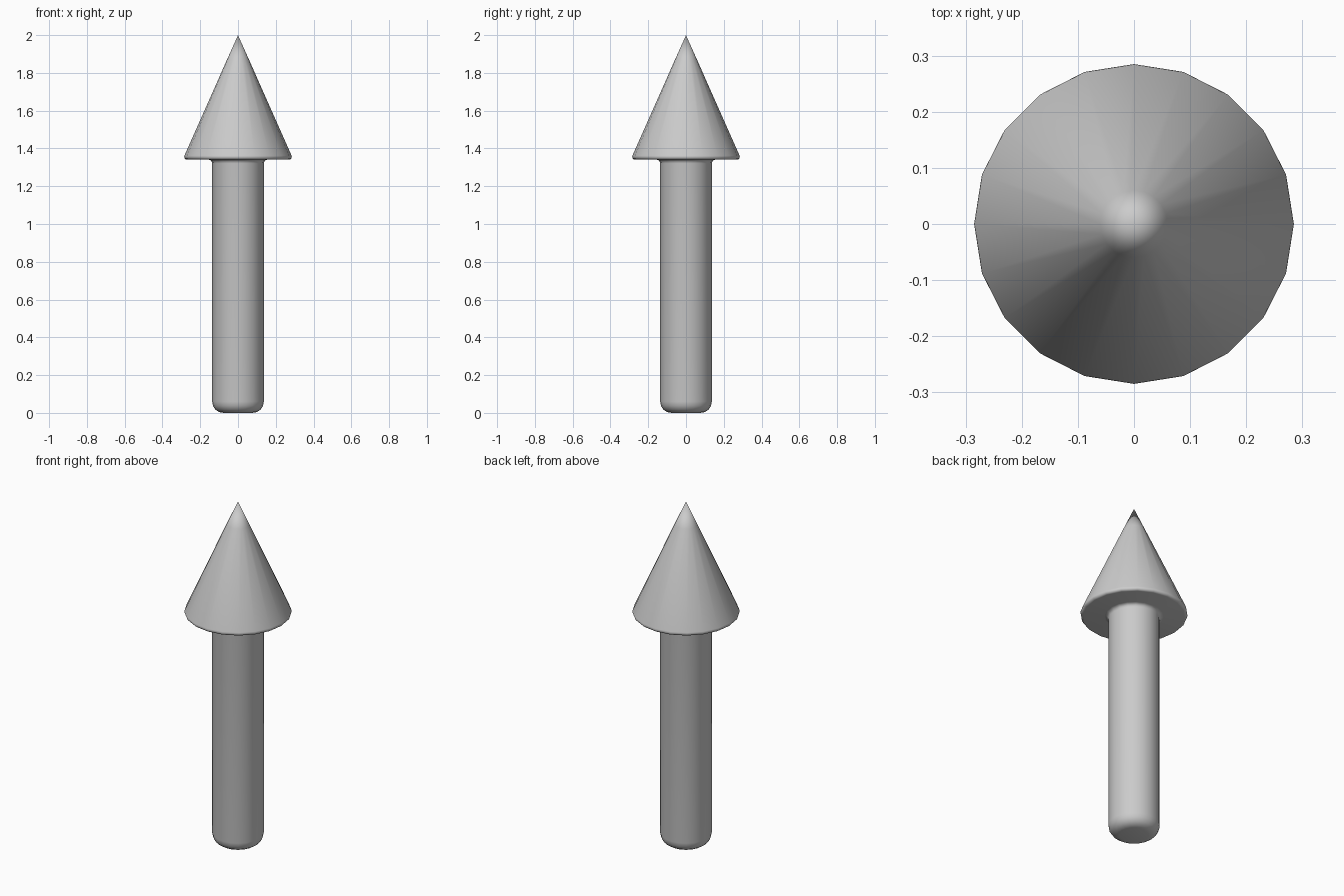
import bpy, bmesh, math
from mathutils import Matrix

if "Cube" in bpy.data.objects:
    bpy.data.objects.remove(bpy.data.objects["Cube"])

SIDES = 20


def arc(cx, cz, r, start, end, steps=4):
    """Points of a rounded corner in the (radius, height) profile."""
    pts = []
    for i in range(steps + 1):
        a = math.radians(start + (end - start) * i / steps)
        pts.append((cx + r * math.cos(a), cz + r * math.sin(a)))
    return pts


def lathe(name, profile):
    """Turn a (radius, height) profile, on the axis at both ends, around z."""
    bm = bmesh.new()
    verts = [bm.verts.new((r, 0, z)) for r, z in profile]
    edges = [bm.edges.new(pair) for pair in zip(verts, verts[1:])]
    bmesh.ops.spin(bm, geom=verts + edges, cent=(0, 0, 0), axis=(0, 0, 1),
                   angle=math.tau, steps=SIDES, use_merge=True)
    bmesh.ops.remove_doubles(bm, verts=bm.verts, dist=1e-4)
    bmesh.ops.recalc_face_normals(bm, faces=bm.faces)
    for f in bm.faces:
        f.smooth = True
    mesh = bpy.data.meshes.new(name)
    bm.to_mesh(mesh)
    bm.free()
    obj = bpy.data.objects.new(name, mesh)
    bpy.context.collection.objects.link(obj)
    return obj


profile = [(0, 0)]
# rounded foot of the shaft
profile += arc(0.077, 0.06, 0.06, -90, 0)
# small fillet where the shaft meets the head
profile += arc(0.157, 1.321, 0.02, 180, 90, 3)
# flat underside, then the rolled rim of the head
profile += arc(0.270, 1.356, 0.015, -90, 24, 4)
# cone up to the point
profile += [(0.06, 1.866), (0, 2.0)]

lathe("arrow", profile)
